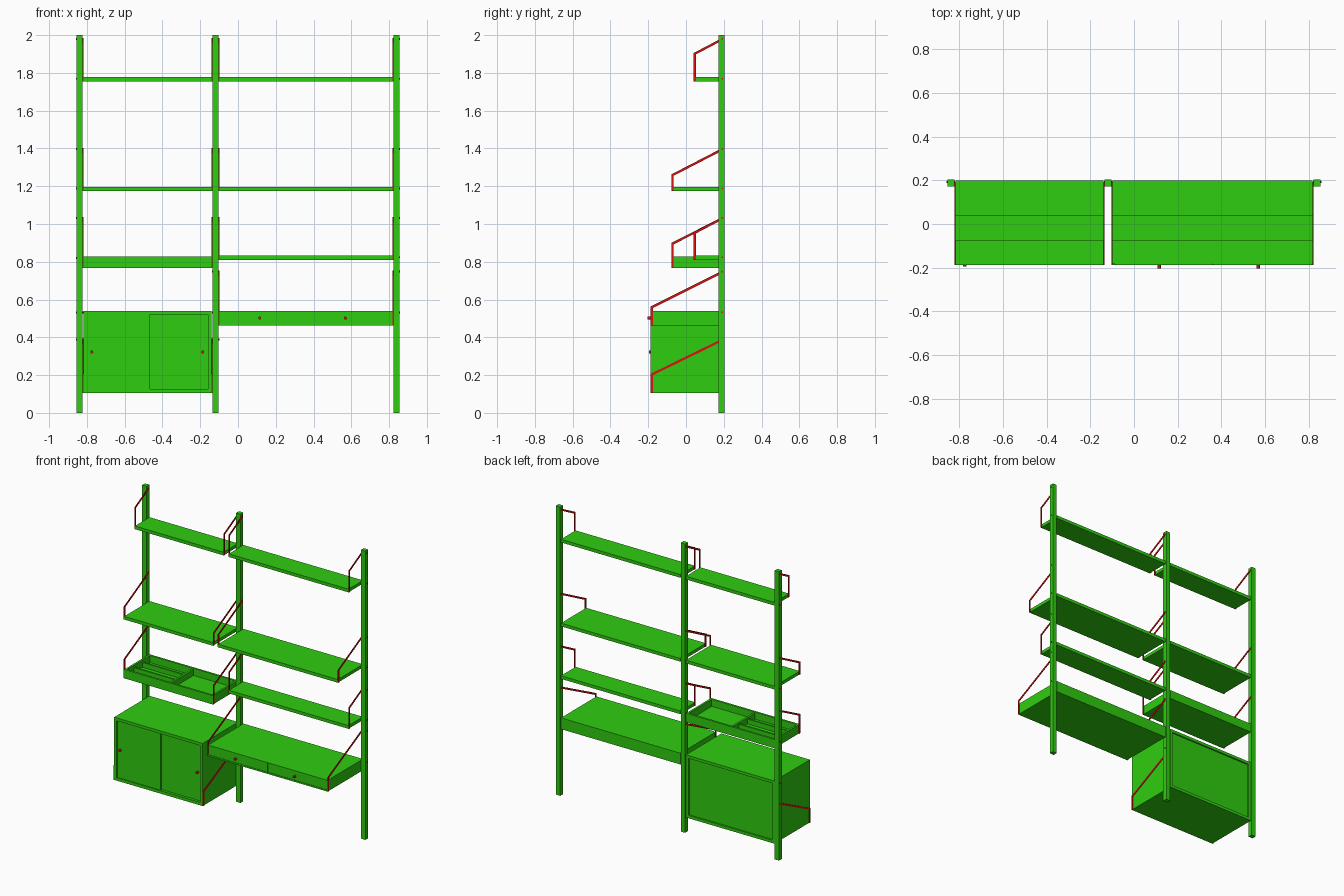
import bpy
import bmesh
from mathutils import Matrix, Vector

cube = bpy.data.objects.get("Cube")
if cube:
    bpy.data.objects.remove(cube, do_unlink=True)


def material(name, color):
    mat = bpy.data.materials.new(name)
    mat.use_nodes = True
    mat.diffuse_color = color
    mat.node_tree.nodes["Principled BSDF"].inputs["Base Color"].default_value = color
    return mat


GREEN = material("bright green", (0.028, 0.61, 0.005, 1))
RED = material("red metal", (0.71, 0.006, 0.006, 1))


def finish(name, bm, mat):
    bmesh.ops.recalc_face_normals(bm, faces=bm.faces)
    mesh = bpy.data.meshes.new(name)
    bm.to_mesh(mesh)
    bm.free()
    mesh.materials.append(mat)
    obj = bpy.data.objects.new(name, mesh)
    bpy.context.collection.objects.link(obj)
    return obj


def box(name, x, y, z, mat=GREEN):
    """Box from its (min, max) range on each axis."""
    bm = bmesh.new()
    bmesh.ops.create_cube(bm, size=1)
    for v in bm.verts:
        v.co = Vector([(r[0] + r[1]) / 2 + c * (r[1] - r[0])
                       for r, c in zip((x, y, z), v.co)])
    return finish(name, bm, mat)


def rod(name, center, radius, length, axis, sides=12):
    bm = bmesh.new()
    bmesh.ops.create_cone(bm, cap_ends=True, segments=sides, radius1=radius,
                          radius2=radius, depth=length)
    turn = Vector((0, 0, 1)).rotation_difference(Vector(axis)).to_matrix().to_4x4()
    bmesh.ops.transform(bm, matrix=Matrix.Translation(center) @ turn, verts=bm.verts)
    return finish(name, bm, RED)


BACK = 0.2
PIN_Y = 0.192


def bracket(name, x, front, low, knee, top, w=0.012):
    """Flat bent bar: upright at the front edge, then sloping up to the post."""
    slope = (top - knee) / (PIN_Y - front)
    h = w * 1.15
    outline = [(front, low), (front + w, low), (front + w, knee - h + slope * w),
               (PIN_Y, top - h), (PIN_Y, top), (front, knee)]
    bm = bmesh.new()
    face = bm.faces.new([bm.verts.new((x - 0.002, y, z)) for y, z in outline])
    side = bmesh.ops.extrude_face_region(bm, geom=[face])["geom"]
    bmesh.ops.translate(bm, vec=(0.004, 0, 0),
                        verts=[v for v in side if isinstance(v, bmesh.types.BMVert)])
    return finish(name, bm, RED)


# Posts
POSTS = {"right": (-0.855, -0.822), "middle": (-0.135, -0.102), "left": (0.822, 0.855)}
for side, span in POSTS.items():
    box(side + "_post", span, (0.172, 0.203), (0, 2))

# Bays between the posts
BAYS = {"right": (-0.818, -0.139), "left": (-0.098, 0.818)}

# Shelf units: bay, part, front edge, bottom, top, bracket knee, bracket top
UNITS = [
    ("right", "top_shelf", 0.04, 1.755, 1.777, 1.905, 1.985),
    ("left", "top_shelf", 0.04, 1.755, 1.777, 1.905, 1.985),
    ("right", "deep_shelf", -0.077, 1.174, 1.196, 1.263, 1.402),
    ("left", "deep_shelf", -0.077, 1.174, 1.196, 1.263, 1.402),
    ("left", "low_shelf", 0.04, 0.81, 0.832, 0.957, 1.037),
    ("right", "tray", -0.077, 0.767, 0.828, 0.9, 1.037),
    ("left", "desk", -0.188, 0.462, 0.54, 0.563, 0.753),
    ("right", "cabinet", -0.188, 0.106, 0.54, 0.207, 0.393),
]


def open_frame(name, x, y, z, t):
    """Four walls around a front-to-back opening."""
    box(name + "_top", x, y, (z[1] - t, z[1]))
    box(name + "_bottom", x, y, (z[0], z[0] + t))
    inner = (z[0] + t, z[1] - t)
    box(name + "_right_side", (x[0], x[0] + t), y, inner)
    box(name + "_left_side", (x[1] - t, x[1]), y, inner)


def knob(name, x, y, z):
    rod(name, (x, y, z), 0.008, 0.016, (0, 1, 0))


def build_tray(x, y, z):
    t = 0.014
    box("tray_floor", x, y, (z[0], z[0] + 0.012))
    walls = (z[0] + 0.012, z[1])
    box("tray_front", x, (y[0], y[0] + t), walls)
    box("tray_back", x, (y[1] - t, y[1]), walls)
    inner_y = (y[0] + t, y[1] - t)
    box("tray_right_side", (x[0], x[0] + t), inner_y, walls)
    box("tray_left_side", (x[1] - t, x[1]), inner_y, walls)
    mid = sum(x) / 2
    box("tray_cross_divider", (mid - t / 2, mid + t / 2), inner_y, (walls[0], z[1] - 0.008))
    for i in (1, 2):
        d = y[0] + (y[1] - y[0]) * i / 3
        box(f"tray_long_divider_{i}", (x[0] + t, mid - t / 2),
            (d - 0.006, d + 0.006), (walls[0], z[1] - 0.016))


def build_desk(x, y, z):
    face = y[0] + 0.005
    box("desk_body", x, (face, y[1]), z)
    box("desk_front_rail", x, (y[0], face), (z[0], z[0] + 0.01))
    mid = sum(x) / 2
    for name, a, b in (("right", x[0] + 0.01, mid - 0.0015),
                       ("left", mid + 0.0015, x[1] - 0.002)):
        box(name + "_drawer_front", (a, b), (y[0], face), (z[0] + 0.012, z[1]))
        knob(name + "_drawer_knob", (a + b) / 2 - 0.02, y[0] - 0.007, 0.502)


def build_cabinet(x, y, z):
    t = 0.02
    open_frame("cabinet", x, y, z, t)
    inner = (z[0] + t, z[1] - t)
    box("cabinet_back", (x[0] + t, x[1] - t), (y[1] - 0.016, y[1] - 0.01), inner)
    mid = sum(x) / 2
    # Overlapping sliding doors
    box("right_sliding_door", (x[0] + t, mid + 0.012), (y[0] + 0.007, y[0] + 0.015), inner)
    box("left_sliding_door", (mid - 0.02, x[1] - t), (y[0] + 0.018, y[0] + 0.026), inner)
    knob("right_door_knob", x[0] + 0.044, y[0] + 0.001, 0.322)
    knob("left_door_knob", x[1] - 0.048, y[0] + 0.01, 0.322)


BUILDERS = {"tray": build_tray, "desk": build_desk, "cabinet": build_cabinet}
pins = {side: set() for side in POSTS}
for bay, part, front, low, high, knee, top in UNITS:
    x = BAYS[bay]
    y, z = (front, BACK), (low, high)
    name = f"{bay}_{part}"
    if part in BUILDERS:
        BUILDERS[part](x, y, z)
    else:
        box(name, x, y, z)
    # Brackets hug both ends of each unit
    bracket(name + "_right_bracket", x[0] - 0.002, front, low, knee, top)
    bracket(name + "_left_bracket", x[1] + 0.002, front, low, knee, top)
    for side in (bay, "middle"):
        pins[side].update((round(top - 0.005, 3), round(high - 0.008, 3)))

# Pins through the posts
for side, levels in pins.items():
    a, b = POSTS[side]
    for i, level in enumerate(sorted(levels)):
        rod(f"{side}_post_pin_{i}", ((a + b) / 2, PIN_Y, level), 0.005,
            b - a + 0.006, (1, 0, 0), 8)
